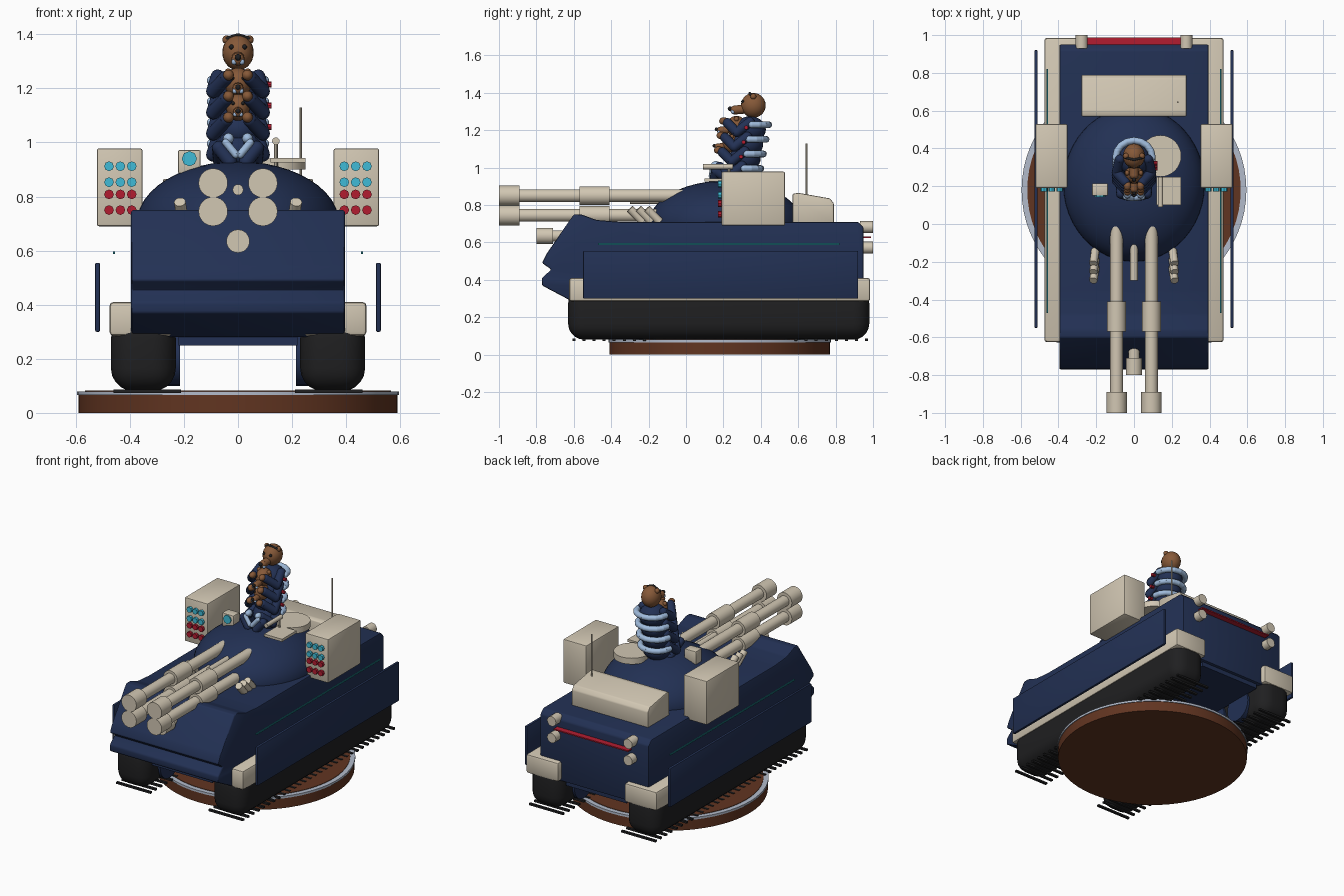
import bpy, bmesh, math
from mathutils import Vector, Matrix

cube = bpy.data.objects.get("Cube")
if cube:
    bpy.data.objects.remove(cube, do_unlink=True)


def material(name, *rgb):
    m = bpy.data.materials.new(name)
    m.use_nodes = True
    m.diffuse_color = (*rgb, 1)
    bsdf = next(n for n in m.node_tree.nodes if n.type == "BSDF_PRINCIPLED")
    bsdf.inputs["Base Color"].default_value = (*rgb, 1)
    return m


NAVY = material("navy", .016, .03, .088)
BEIGE = material("beige", .64, .57, .45)
WOOD = material("wood", .12, .035, .015)
FUR = material("fur brown", .24, .1, .04)
BLACK = material("track black", .014, .014, .015)
SKY = material("light blue", .35, .5, .72)
CYAN = material("cyan", .05, .5, .68)
RED = material("red", .45, .012, .03)
SILVER = material("silver", .45, .5, .6)
TEAL = material("teal", .015, .2, .24)


def finish(name, bm, mat, angle=40):
    bmesh.ops.recalc_face_normals(bm, faces=bm.faces)
    mesh = bpy.data.meshes.new(name)
    bm.to_mesh(mesh)
    bm.free()
    mesh.materials.append(mat)
    ob = bpy.data.objects.new(name, mesh)
    bpy.context.collection.objects.link(ob)
    bpy.ops.object.select_all(action="DESELECT")
    ob.select_set(True)
    bpy.context.view_layer.objects.active = ob
    bpy.ops.object.shade_smooth_by_angle(angle=math.radians(angle))
    return ob


def add_box(bm, lo, hi):
    lo, hi = Vector(lo), Vector(hi)
    place = Matrix.Translation((lo + hi) / 2) @ Matrix.Diagonal((*(hi - lo), 1))
    bmesh.ops.create_cube(bm, size=1, matrix=place)


def box(name, lo, hi, mat, bevel=0, segments=2):
    bm = bmesh.new()
    add_box(bm, lo, hi)
    if bevel:
        bmesh.ops.bevel(bm, geom=bm.edges[:], offset=bevel, segments=segments,
                        profile=.5, affect="EDGES")
    return finish(name, bm, mat)


def add_cylinder(bm, a, b, r, sides):
    a, b = Vector(a), Vector(b)
    turn = (b - a).to_track_quat("Z", "Y").to_matrix().to_4x4()
    bmesh.ops.create_cone(bm, cap_ends=True, segments=sides, radius1=r, radius2=r,
                          depth=(b - a).length, matrix=Matrix.Translation((a + b) / 2) @ turn)


def cylinder(name, a, b, r, mat, sides=24):
    bm = bmesh.new()
    add_cylinder(bm, a, b, r, sides)
    return finish(name, bm, mat)


def limb(name, points, r, mat):
    # round-jointed tube along a path
    bm = bmesh.new()
    for p in points:
        bmesh.ops.create_uvsphere(bm, u_segments=12, v_segments=8, radius=r,
                                  matrix=Matrix.Translation(p))
    for a, b in zip(points, points[1:]):
        add_cylinder(bm, a, b, r, 12)
    return finish(name, bm, mat)


def ball(name, centre, size, mat, u=24, v=14):
    bm = bmesh.new()
    bmesh.ops.create_uvsphere(bm, u_segments=u, v_segments=v, radius=1,
                              matrix=Matrix.Translation(centre) @ Matrix.Diagonal((*size, 1)))
    return finish(name, bm, mat)


def prism(name, profile, half, mat, bevel=0):
    # side outline in y and z, extruded across x
    bm = bmesh.new()
    face = bm.faces.new([bm.verts.new((-half, y, z)) for y, z in profile])
    out = bmesh.ops.extrude_face_region(bm, geom=[face])
    bmesh.ops.translate(bm, vec=(2 * half, 0, 0),
                        verts=[g for g in out["geom"] if isinstance(g, bmesh.types.BMVert)])
    if bevel:
        bmesh.ops.bevel(bm, geom=bm.edges[:], offset=bevel, segments=2,
                        profile=.5, affect="EDGES")
    return finish(name, bm, mat)


# Display base
cylinder("base", (0, .18, 0), (0, .18, .066), .59, WOOD, 64)
cylinder("base_rim", (0, .18, .066), (0, .18, .08), .595, SILVER, 64)
cylinder("base_top", (0, .18, .078), (0, .18, .083), .565, WOOD, 64)

# Hull, with the wedge-shaped nose
prism("hull", [(-.6, .28), (-.77, .37), (-.77, .41), (-.72, .455), (-.77, .49), (-.745, .54),
               (-.6, .75), (-.56, .75), (-.48, .72), (-.36, .71), (.92, .71), (.95, .68),
               (.95, .28)], .395, NAVY, .008)
box("belly", (-.22, -.58, .25), (.22, .93, .3), NAVY)

# Running gear, fenders and skirts on both sides
for side, label in ((1, "left"), (-1, "right")):
    box(label + "_track", (side * .23, -.63, .08), (side * .47, .98, .36), BLACK, .085, 5)
    box(label + "_fender", (side * .24, -.625, .285), (side * .475, .985, .41), BEIGE, .014)
    box(label + "_skirt", (side * .51, -.55, .3), (side * .528, .92, .555), NAVY, .005)
    box(label + "_light_strip", (side * .455, -.47, .587), (side * .463, .82, .596), TEAL)
    for i in range(6):
        y = -.4 + i * .23
        cylinder(label + "_wheel", (side * .215, y, .2), (side * .3, y, .2), .1, NAVY)
    bm = bmesh.new()
    for i in range(30):
        y = -.6 + i * .054
        add_box(bm, (side * .21, y - .008, .074), (side * .46, y + .008, .086))
    finish(label + "_track_pads", bm, BLACK)

    # Launcher pods with cyan and red tubes
    box(label + "_pod", (side * .353, .19, .69), (side * .522, .53, .978), BEIGE, .008)
    for row, (z, mat) in enumerate(((.912, CYAN), (.853, CYAN), (.808, RED), (.75, RED))):
        for col in range(3):
            x = side * (.393 + col * .042)
            cylinder(label + "_pod_tube", (x, .172, z), (x, .2, z), .018, mat, 8)

    # Twin cannons, one above the other
    for z, inner in ((.85, .06), (.745, -.1)):
        x = side * .092
        cylinder(label + "_barrel", (x, -.92, z), (x, inner, z), .034, BEIGE)
        cylinder(label + "_barrel_sleeve", (x, -.57, z), (x, -.41, z), .05, BEIGE)
        cylinder(label + "_muzzle", (x, -1, z), (x, -.89, z), .054, BEIGE)

    # Smoke dischargers
    for i in range(3):
        y = -.27 + i * .045
        cylinder(label + "_smoke_tube", (side * .215, y - .03, .78),
                 (side * .205, y + .04, .71), .022, BEIGE, 12)

    # Rear lamps
    for z in (.572, .682):
        cylinder(label + "_rear_lamp", (side * .277, .93, z), (side * .277, 1, z), .032, BEIGE, 16)

box("rear_light_strip", (-.27, .95, .623), (.27, .988, .631), RED)

# Nose gun and coaxial gun
cylinder("nose_gun", (0, -.75, .635), (0, -.58, .635), .03, BEIGE)
cylinder("nose_gun_muzzle", (0, -.8, .635), (0, -.71, .635), .043, BEIGE)
cylinder("coaxial_gun", (0, -.3, .825), (0, -.08, .825), .02, BEIGE, 16)

# Turret
ball("turret", (0, .21, .7), (.375, .41, .23), NAVY, 48, 24)
prism("turret_bustle", [(.57, .7), (.79, .7), (.79, .81), (.77, .835), (.6, .865), (.57, .86)],
      .278, BEIGE, .006)
cylinder("hatch", (.14, .36, .9), (.14, .36, .94), .11, BEIGE, 32)
box("sight", (-.222, .15, .885), (-.138, .215, .972), BEIGE, .006)
cylinder("sight_lens", (-.18, .142, .94), (-.18, .152, .94), .028, CYAN, 8)
cylinder("antenna", (.232, .645, .84), (.232, .645, 1.13), .005, BEIGE, 8)
cylinder("roof_gun", (.14, .09, 1.005), (.14, .25, 1.005), .014, BEIGE, 12)
cylinder("roof_gun_post", (.14, .23, .88), (.14, .23, 1.005), .007, BEIGE, 8)
box("roof_rail", (.12, .1, .925), (.25, .25, .942), BEIGE)

# Crew stack: torsos, bent arms and rolled collars in tiers
for i in range(4):
    z = .97 + i * .078
    y = .3 + i * .014
    ball("torso", (0, y, z), (.085, .085, .07), NAVY)
    arc = [(.097 * math.cos(math.pi * k / 8), y + .01 + .09 * math.sin(math.pi * k / 8), z + .025)
           for k in range(9)]
    limb("collar", arc, .018, SKY)
    for side in (1, -1):
        limb("arm", [(side * .075, y, z + .04), (side * .092, y - .07, z - .015),
                     (side * .045, y - .12, z + .035)], .026, NAVY)
        ball("hand", (side * .035, y - .14, z + .045), (.02, .025, .02), FUR if i else SKY, 12, 8)
    if i:
        cylinder("crew_button", (.1, y - .02, z + .01), (.124, y - .02, z + .01), .011, RED, 8)
for side in (1, -1):
    limb("knee", [(side * .065, .26, .92), (side * .07, .16, .98), (side * .03, .15, .93)],
         .026, NAVY)
    limb("cuff", [(side * .045, .142, 1.0), (side * .008, .135, .955)], .014, SKY)


# Heads, the upper one largest
def head(y, z, s):
    ball("head", (0, y, z), (.058 * s, .066 * s, .066 * s), FUR)
    limb("snout", [(0, y - .04 * s, z - .02 * s), (0, y - .1 * s, z - .025 * s)], .024 * s, FUR)
    ball("nose", (0, y - .125 * s, z - .018 * s), (.012 * s,) * 3, BLACK, 12, 8)
    for side in (1, -1):
        ball("ear", (side * .042 * s, y, z + .047 * s), (.016 * s,) * 3, FUR, 12, 8)
        ball("eye", (side * .024 * s, y - .056 * s, z + .02 * s), (.009 * s,) * 3, BLACK, 12, 8)
        ball("cheek", (side * .014 * s, y - .11 * s, z - .035 * s), (.011 * s,) * 3, SKY, 12, 8)


head(.36, 1.333, 1)
head(.27, 1.22, .85)
head(.245, 1.13, .75)
limb("headband", [(-.04, .35, 1.385), (0, .34, 1.397), (.04, .35, 1.385)], .007, BLACK)
